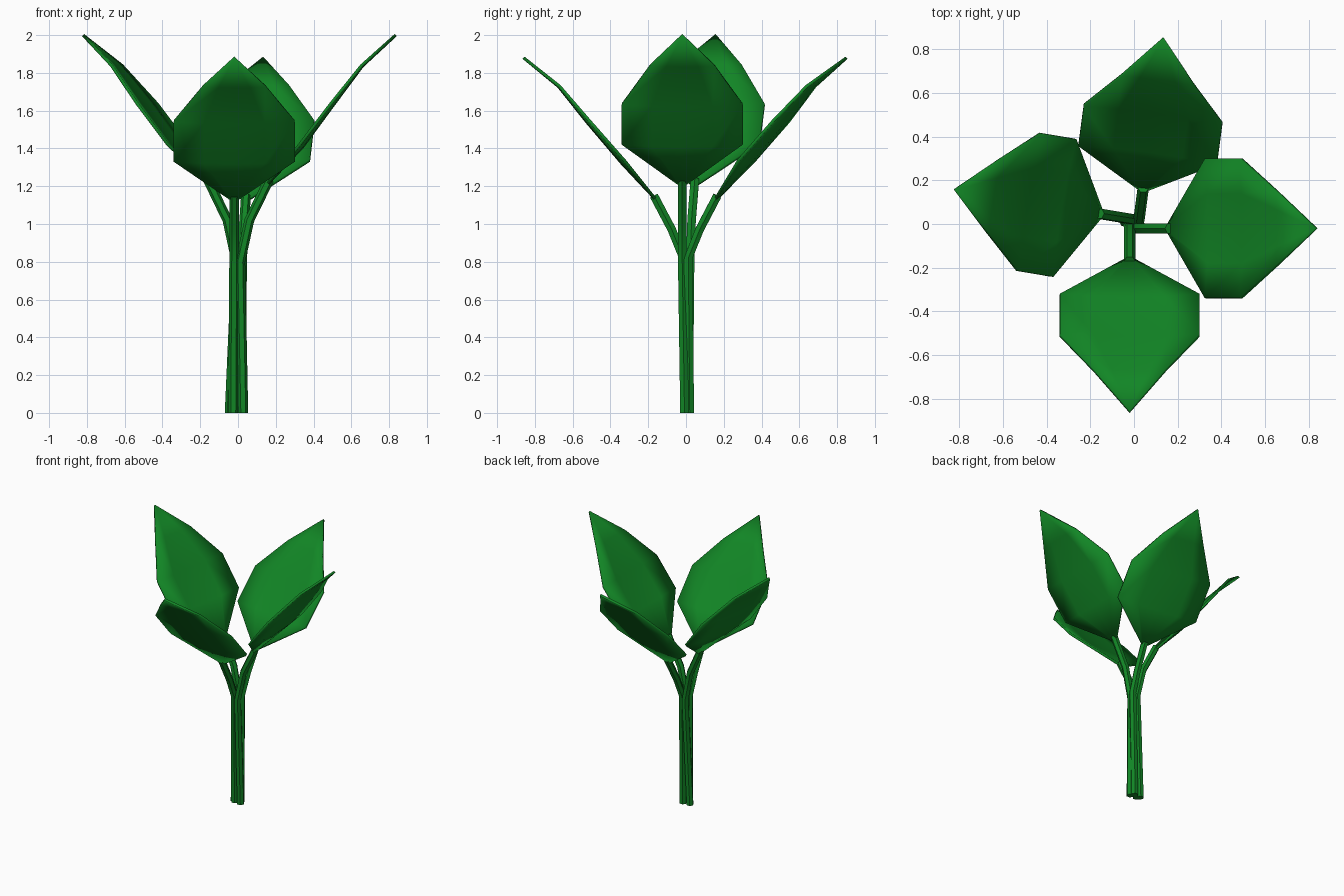
import bpy, bmesh, math
from mathutils import Vector, Matrix

if "Cube" in bpy.data.objects:
    bpy.data.objects.remove(bpy.data.objects["Cube"])

green = bpy.data.materials.new("leaf green")
green.diffuse_color = (0.006, 0.24, 0.019, 1)
green.use_nodes = True
green.node_tree.nodes["Principled BSDF"].inputs["Base Color"].default_value = green.diffuse_color


def finish(name, bm, solid=0):
    bmesh.ops.recalc_face_normals(bm, faces=bm.faces)
    me = bpy.data.meshes.new(name)
    bm.to_mesh(me)
    bm.free()
    me.materials.append(green)
    ob = bpy.data.objects.new(name, me)
    bpy.context.collection.objects.link(ob)
    if solid:
        m = ob.modifiers.new("thickness", 'SOLIDIFY')
        m.thickness = solid
        m.offset = 0
    bpy.context.view_layer.objects.active = ob
    ob.select_set(True)
    bpy.ops.object.shade_smooth_by_angle(angle=math.radians(35))
    ob.select_set(False)


def stem(name, pts, r=0.026, n=6):
    # six-sided tube swept along the path
    bm = bmesh.new()
    rings = []
    for i, p in enumerate(pts):
        d = (pts[min(i + 1, len(pts) - 1)] - pts[max(i - 1, 0)]).normalized()
        if i == 0:
            d = Vector((0, 0, 1))
        q = Vector((0, 0, 1)).rotation_difference(d)
        rings.append([bm.verts.new(p + q @ Vector((r * math.cos(a), r * math.sin(a), 0)))
                      for a in [2 * math.pi * k / n for k in range(n)]])
    for a, b in zip(rings, rings[1:]):
        for k in range(n):
            bm.faces.new((a[k], a[(k + 1) % n], b[(k + 1) % n], b[k]))
    bm.faces.new(rings[0])
    bm.faces.new(rings[-1])
    finish(name, bm)


def leaf(name, rows, rot, off=-0.02):
    # rows: (distance outward, height, half width, cup depth)
    bm = bmesh.new()
    grid = []
    for d, z, w, cup in rows:
        cols = [(0, 1)] if w == 0 else [(-w, 0), (-w / 2, 0.75), (0, 1), (w / 2, 0.75), (w, 0)]
        grid.append([bm.verts.new(rot @ Vector((d + cup * c * 0.75, off + y, z - cup * c * 0.65)))
                     for y, c in cols])
    for a, b in zip(grid, grid[1:]):
        for k in range(4):
            if len(b) == 1:
                bm.faces.new((a[k], a[k + 1], b[0]))
            else:
                bm.faces.new((a[k], a[k + 1], b[k + 1], b[k]))
    finish(name, bm, 0.016)


low = dict(path=[(0.015, 0.82), (0.075, 0.97), (0.17, 1.15)],
           rows=[(0.165, 1.135, 0.026, 0), (0.325, 1.335, 0.32, 0.02), (0.51, 1.545, 0.32, 0.015),
                 (0.67, 1.73, 0.165, 0.005), (0.86, 1.88, 0, 0)])
tall = dict(path=[(0.012, 0.8), (0.06, 1.02), (0.165, 1.235)],
            rows=[(0.16, 1.215, 0.026, 0), (0.33, 1.425, 0.32, 0.02), (0.49, 1.635, 0.32, 0.015),
                  (0.655, 1.84, 0.17, 0.005), (0.835, 2.0, 0, 0)])

# four shoots: kind, direction angle, foot position, sideways offset
shoots = [("front", low, -90, (-0.025, -0.005), -0.02),
          ("right", tall, 0, (0.028, -0.008), -0.02),
          ("back", low, 82.4, (0.012, 0.02), -0.02),
          ("left", tall, 170.5, (-0.044, 0.014), -0.02)]
for name, kind, ang, foot, off in shoots:
    rot = Matrix.Rotation(math.radians(ang), 3, 'Z')
    pts = [Vector((foot[0], foot[1], 0))]
    pts += [rot @ Vector((d, off, z)) for d, z in kind["path"]]
    stem(name + "_stem", pts)
    leaf(name + "_leaf", kind["rows"], rot, off)
